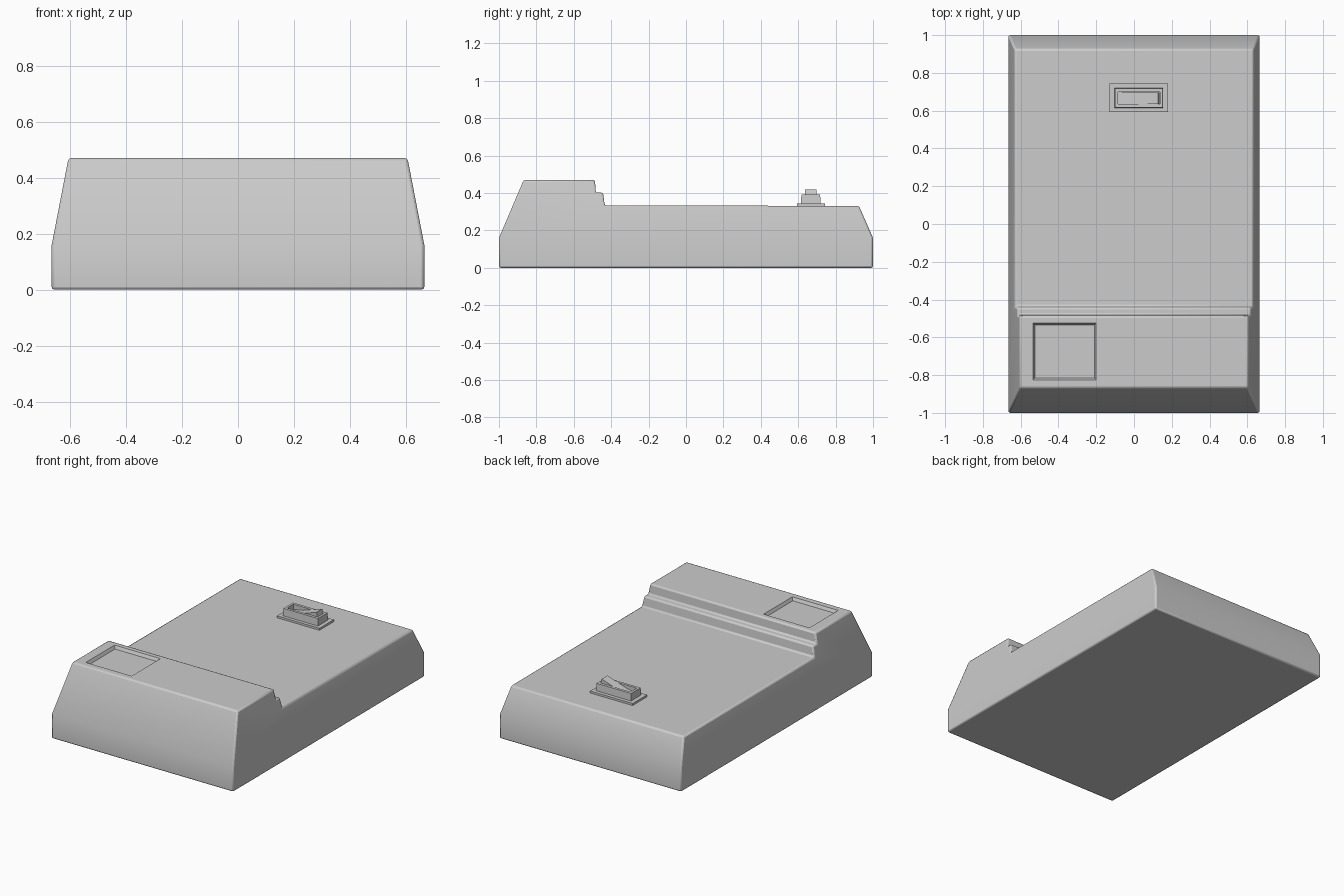
import bpy, bmesh, math

if "Cube" in bpy.data.objects:
    bpy.data.objects.remove(bpy.data.objects["Cube"])

def add_object(name, bm):
    bmesh.ops.recalc_face_normals(bm, faces=bm.faces)
    me = bpy.data.meshes.new(name)
    bm.to_mesh(me)
    bm.free()
    ob = bpy.data.objects.new(name, me)
    bpy.context.collection.objects.link(ob)
    return ob

def prism(bm, points, offset):
    """Extrude a closed outline by an offset vector."""
    face = bm.faces.new([bm.verts.new(p) for p in points])
    ret = bmesh.ops.extrude_face_region(bm, geom=[face], use_keep_orig=True)
    verts = [g for g in ret["geom"] if isinstance(g, bmesh.types.BMVert)]
    bmesh.ops.translate(bm, verts=verts, vec=offset)

def block(name, x0, x1, y0, y1, z0, z1, inset=0.0):
    """Box whose top is inset on every side (negative flares it outwards)."""
    bm = bmesh.new()
    low = [bm.verts.new(p) for p in ((x0, y0, z0), (x1, y0, z0), (x1, y1, z0), (x0, y1, z0))]
    i = inset
    top = [bm.verts.new(p) for p in ((x0+i, y0+i, z1), (x1-i, y0+i, z1), (x1-i, y1-i, z1), (x0+i, y1-i, z1))]
    bm.faces.new(low[::-1])
    bm.faces.new(top)
    for k in range(4):
        n = (k + 1) % 4
        bm.faces.new((low[k], low[n], top[n], top[k]))
    return add_object(name, bm)

def bevel(ob, width, segments=2):
    m = ob.modifiers.new("bevel", "BEVEL")
    m.width, m.segments = width, segments
    m.limit_method, m.angle_limit = "ANGLE", math.radians(30)

def cut(ob, cutter):
    m = ob.modifiers.new("cut", "BOOLEAN")
    m.operation, m.solver, m.object = "DIFFERENCE", "EXACT", cutter
    cutter.hide_render = True
    cutter.hide_set(True)

def smooth(ob):
    bpy.ops.object.select_all(action="DESELECT")
    ob.select_set(True)
    bpy.context.view_layer.objects.active = ob
    bpy.ops.object.shade_smooth_by_angle(angle=math.radians(30))

# Housing: stepped side profile, with flanks leaning in above the waist
W, WAIST = 0.665, 0.16
profile = [(-1, 0), (-1, WAIST), (-0.868, 0.47), (-0.487, 0.47), (-0.482, 0.402),
           (-0.443, 0.402), (-0.435, 0.334), (0.925, 0.331), (1, WAIST), (1, 0)]
bm = bmesh.new()
prism(bm, [(-W, y, z) for y, z in profile], (2 * W, 0, 0))
for s in (-1, 1):
    pair = [v for v in bm.verts if abs(v.co.z - WAIST) < 1e-4 and v.co.x * s > 0]
    bmesh.ops.connect_verts(bm, verts=pair)
for v in bm.verts:
    if v.co.z > WAIST:
        lean = 0.06 * (v.co.z - WAIST) / (0.47 - WAIST)
        v.co.x -= math.copysign(lean, v.co.x)
housing = add_object("housing", bm)
bevel(housing, 0.01)

# Shallow square recess on the raised front
cut(housing, block("recess_cutter", -0.525, -0.21, -0.815, -0.535, 0.45, 0.49, -0.02))
smooth(housing)

# Switch base plate
block("switch_plate", -0.13, 0.18, 0.593, 0.743, 0.32, 0.345)

# Switch collar with a well for the rocker
collar = block("switch_collar", -0.103, 0.155, 0.614, 0.72, 0.34, 0.393, 0.003)
cut(collar, block("well_cutter", -0.085, 0.138, 0.634, 0.699, 0.355, 0.42))

# Rocker: one end sunk into the well, the other tilted up
bm = bmesh.new()
rocker = [(-0.083, 0.35), (-0.083, 0.36), (-0.015, 0.372), (0.128, 0.42), (0.136, 0.385), (0.136, 0.35)]
prism(bm, [(x, 0.636, z) for x, z in rocker], (0, 0.061, 0))
add_object("switch_rocker", bm)
